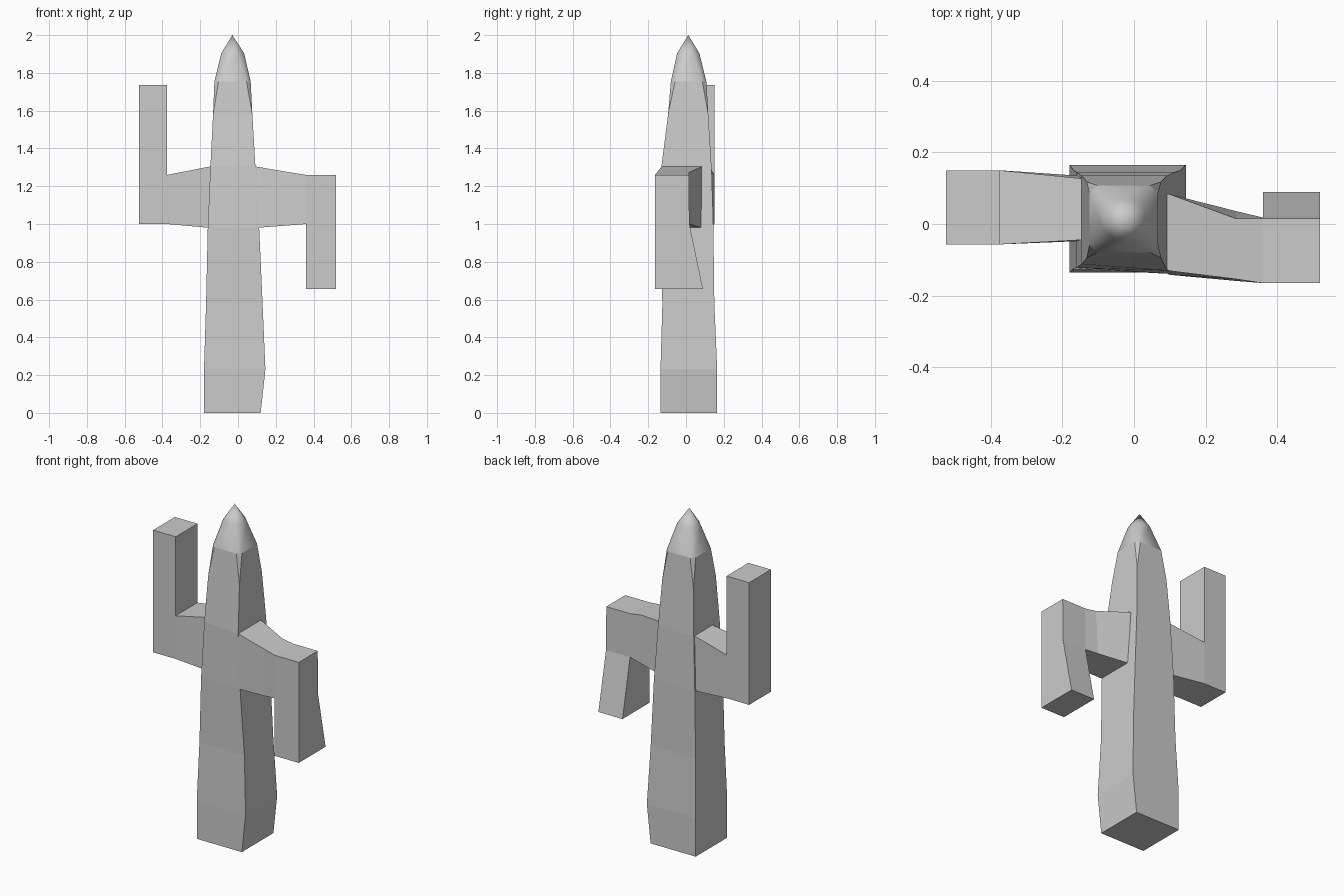
import bpy, bmesh
from mathutils import Vector

if "Cube" in bpy.data.objects:
    bpy.data.objects.remove(bpy.data.objects["Cube"])


def loft(bm, rings):
    """Skin a list of equal-length closed rings; returns side faces per span and ring vertices."""
    vs = [[bm.verts.new(p) for p in r] for r in rings]
    n = len(rings[0])
    spans = [[bm.faces.new((a[i], a[(i + 1) % n], b[(i + 1) % n], b[i])) for i in range(n)]
             for a, b in zip(vs, vs[1:])]
    return spans, vs


def finish(bm, name):
    bmesh.ops.remove_doubles(bm, verts=bm.verts, dist=0.0005)
    bmesh.ops.recalc_face_normals(bm, faces=bm.faces)
    me = bpy.data.meshes.new(name)
    bm.to_mesh(me)
    bm.free()
    ob = bpy.data.objects.new(name, me)
    bpy.context.collection.objects.link(ob)
    return ob


def trunk_ring(z, x0, x1, y0, y1, c=0.0, front_right=0.0):
    """Rectangle with corners cut by c; the front right corner can be pushed in y."""
    f = y0 + front_right
    return [(x0 + c, y0, z), (x1 - c, f, z), (x1, f + c, z), (x1, y1 - c, z),
            (x1 - c, y1, z), (x0 + c, y1, z), (x0, y1 - c, z), (x0, y0 + c, z)]


# Tapered trunk with a smooth pointed nose
bm = bmesh.new()
spans, vs = loft(bm, [
    trunk_ring(0.00, -0.18, 0.12, -0.135, 0.165),
    trunk_ring(0.23, -0.18, 0.145, -0.135, 0.165),
    trunk_ring(0.58, -0.169, 0.13, -0.125, 0.15),
    trunk_ring(0.98, -0.16, 0.112, -0.122, 0.145, 0, -0.018),
    trunk_ring(1.305, -0.146, 0.092, -0.112, 0.135, 0, -0.018),
    trunk_ring(1.58, -0.132, 0.076, -0.095, 0.118),
    trunk_ring(1.755, -0.125, 0.067, -0.08, 0.108, 0.022),
    trunk_ring(1.905, -0.088, 0.032, -0.047, 0.07, 0.034)])
bm.faces.new(vs[0])
tip = bm.verts.new((-0.03, 0.012, 2.0))
top = vs[-1]
nose = spans[-1] + [bm.faces.new((top[i], top[(i + 1) % 8], tip)) for i in range(8)]
for f in nose:
    f.smooth = True
for i in range(8):
    bm.edges.get((vs[-2][i], vs[-2][(i + 1) % 8])).smooth = False
bmesh.ops.dissolve_degenerate(bm, dist=0.0005, edges=bm.edges)
finish(bm, "trunk")


def arm(name, sections, side, drop, back_shift=0.0):
    """Loft an arm outwards, then extrude the top (1) or bottom (3) of its elbow block.
    Section: x, bottom z, top z, then y of front bottom, front top, back top, back bottom."""
    bm = bmesh.new()
    spans, vs = loft(bm, [[(x, fb, z0), (x, ft, z1), (x, bt, z1), (x, bb, z0)]
                          for x, z0, z1, fb, ft, bt, bb in sections])
    bm.faces.new(vs[0])
    bm.faces.new(vs[-1])
    face = spans[-1][side]
    res = bmesh.ops.extrude_face_region(bm, geom=[face])
    new = [g for g in res["geom"] if isinstance(g, bmesh.types.BMVert)]
    mid_y = sum(v.co.y for v in new) / 4
    for v in new:
        v.co += Vector((0, back_shift if v.co.y > mid_y else 0, drop))
    if face.is_valid:
        bm.faces.remove(face)
    return finish(bm, name)


# Left arm turning up
arm("left_arm", [
    (-0.12, 0.978, 1.31, -0.044, -0.044, 0.125, 0.125),
    (-0.155, 0.98, 1.303, -0.048, -0.045, 0.128, 0.135),
    (-0.375, 1.0, 1.26, -0.057, -0.057, 0.15, 0.15),
    (-0.525, 1.0, 1.26, -0.057, -0.057, 0.15, 0.15)], 1, 0.475)

# Right arm turning down, swept forward
arm("right_arm", [
    (0.06, 0.977, 1.31, -0.12, -0.115, 0.085, 0.085),
    (0.10, 0.98, 1.303, -0.142, -0.131, 0.083, 0.082),
    (0.285, 0.994, 1.272, -0.159, -0.154, 0.015, 0.036),
    (0.36, 1.0, 1.26, -0.165, -0.165, 0.015, 0.018),
    (0.52, 1.0, 1.26, -0.165, -0.165, 0.015, 0.018)], 3, -0.345, 0.072)
